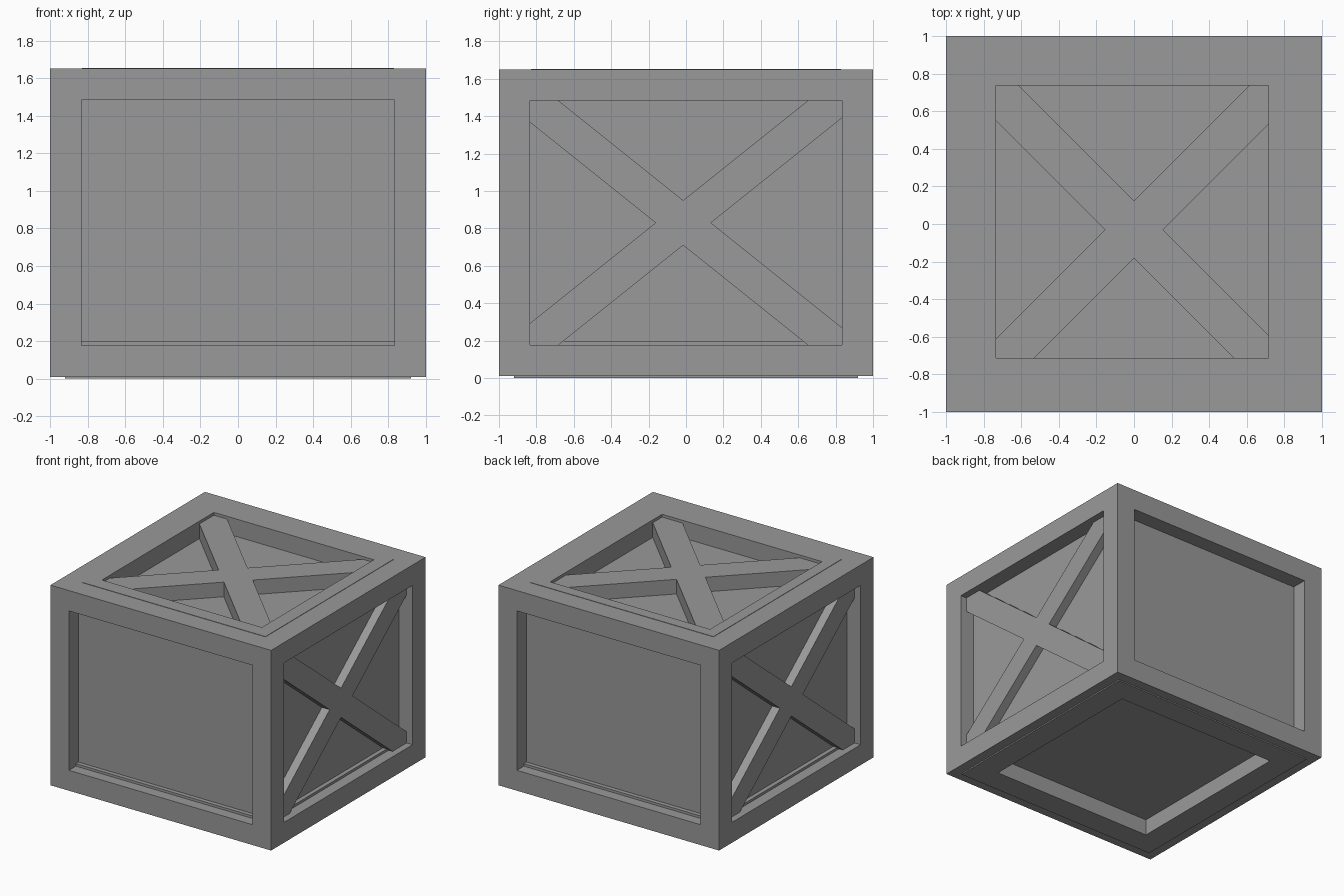
import bpy, bmesh
from mathutils import Matrix, Vector

if "Cube" in bpy.data.objects:
    bpy.data.objects.remove(bpy.data.objects["Cube"])

grey = bpy.data.materials.new("crate grey")
grey.diffuse_color = (0.32, 0.32, 0.32, 1)
grey.use_nodes = True
grey.node_tree.nodes["Principled BSDF"].inputs["Base Color"].default_value = grey.diffuse_color


def finish(bm, name):
    bmesh.ops.recalc_face_normals(bm, faces=bm.faces[:])
    mesh = bpy.data.meshes.new(name)
    bm.to_mesh(mesh)
    bm.free()
    mesh.materials.append(grey)
    obj = bpy.data.objects.new(name, mesh)
    bpy.context.collection.objects.link(obj)
    return obj


def box(lo, hi):
    lo, hi = Vector(lo), Vector(hi)
    bm = bmesh.new()
    mat = Matrix.Translation((lo + hi) / 2) @ Matrix.Diagonal((*(hi - lo), 1))
    bmesh.ops.create_cube(bm, size=1, matrix=mat)
    return bm


def inset(bm, face, width):
    bmesh.ops.inset_individual(bm, faces=[face], thickness=width, use_even_offset=True)


def push(bm, face, dist):
    """Extrude a face along its normal and return the moved face."""
    n = face.normal.copy()
    new = bmesh.ops.extrude_discrete_faces(bm, faces=[face])["faces"][0]
    bmesh.ops.translate(bm, verts=new.verts[:], vec=n * dist)
    new.normal_update()
    return new


# Crate body: outer frame with a recessed panel on every side
bm = box((-1, -1, 0.01), (1, 1, 1.65))
bm.normal_update()
for f in bm.faces[:]:
    n = f.normal.copy()
    if abs(n.z) < 0.5:                       # four walls
        inset(bm, f, 0.167)
        push(bm, f, -0.125)
    else:                                    # lid and base with a thin raised border
        rim, lift = (0.17, 0.003) if n.z > 0 else (0.08, 0.01)
        inset(bm, f, rim)
        f = push(bm, f, lift)
        inset(bm, f, 0.275 - rim)
        if n.z > 0:
            bmesh.ops.translate(bm, verts=f.verts[:], vec=(-0.01, 0.013, 0))
        push(bm, f, -0.14 - lift if n.z > 0 else -0.13)
finish(bm, "crate_body")

# Low ledge along the foot of each wall panel
finish(box((-0.91, -0.91, 0.155), (0.91, 0.91, 0.197)), "inner_ledge")


def cross_brace(name, centre, half, slope, rect, thick, matrix):
    """X-shaped brace trimmed to rect = (u0, v0, u1, v1), extruded along local z."""
    cu, cv = centre
    a, b = half
    u0, v0, u1, v1 = rect
    pts = []
    for su, sv in ((1, 1), (-1, 1), (-1, -1), (1, -1)):
        u, v = (u1 if su > 0 else u0), (v1 if sv > 0 else v0)
        side = [(cu + su * a, cv),
                (u, cv + sv * slope * (abs(u - cu) - a)),
                (u, v),
                (cu + su * (abs(v - cv) - b) / slope, v),
                (cu, cv + sv * b)]
        pts += side[:4] if su * sv > 0 else side[:0:-1]
    bm = bmesh.new()
    face = bm.faces.new([bm.verts.new((u, v, 0)) for u, v in pts])
    ext = bmesh.ops.extrude_face_region(bm, geom=[face])
    verts = [g for g in ext["geom"] if isinstance(g, bmesh.types.BMVert)]
    bmesh.ops.translate(bm, verts=verts, vec=(0, 0, thick))
    bmesh.ops.transform(bm, matrix=matrix, verts=bm.verts[:])
    return finish(bm, name)


# Cross braces on the two side walls (local x, y, z -> y, z, +-x)
for side, s in (("right", 1), ("left", -1)):
    m = Matrix(((0, 0, s, s * 0.875), (1, 0, 0, 0), (0, 1, 0, 0), (0, 0, 0, 1)))
    cross_brace(side + "_cross_brace", (-0.015, 0.83), (0.148, 0.12), 0.80,
                (-0.833, 0.177, 0.833, 1.483), 0.07, m)

# Cross brace on the lid
cross_brace("lid_cross_brace", (0, -0.03), (0.155, 0.153), 1.0,
            (-0.735, -0.712, 0.715, 0.738), 0.12, Matrix.Translation((0, 0, 1.51)))
